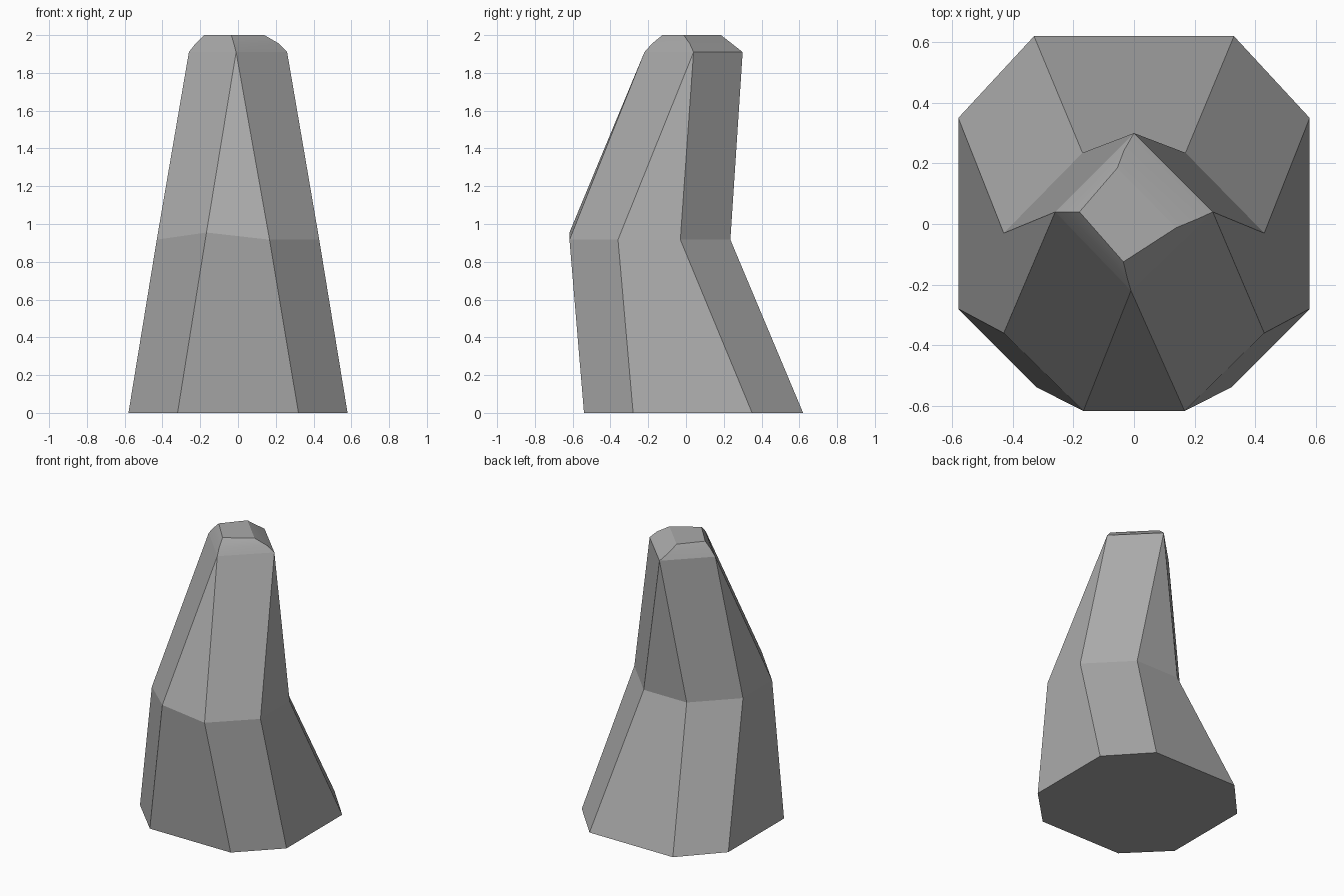
import bpy, bmesh, math

if "Cube" in bpy.data.objects:
    bpy.data.objects.remove(bpy.data.objects["Cube"])

# single stone-grey colour
grey = bpy.data.materials.new("stone grey")
grey.diffuse_color = (0.40, 0.40, 0.40, 1)
grey.use_nodes = True
grey.node_tree.nodes["Principled BSDF"].inputs["Base Color"].default_value = grey.diffuse_color

bm = bmesh.new()


def octagon(x1, x2, ys, z, front_left_z=None):
    """Mirrored 8-sided ring, counter-clockwise from front left."""
    right = [(x1[0], ys[0]), (x2, ys[1]), (x2, ys[2]), (x1[1], ys[3])]
    pts = right + [(-x, y) for x, y in reversed(right)]
    pts = pts[-1:] + pts[:-1]
    ring = [bm.verts.new((x, y, z)) for x, y in pts]
    if front_left_z:
        ring[0].co.z = front_left_z
    return ring


def diamond(pts, z):
    """4-sided ring: front, right, back, left."""
    return [bm.verts.new((x, y, z)) for x, y in pts]


def bridge(a, b, smooth=False):
    n = len(a)
    for i in range(n):
        j = (i + 1) % n
        f = bm.faces.new((a[i], a[j], b[j], b[i]))
        f.smooth = smooth


# lower trunk: octagonal base leaning forward to the waist
base = octagon((0.32, 0.33), 0.58, (-0.54, -0.28, 0.35, 0.62), 0.0)
waist = octagon((0.167, 0.17), 0.43, (-0.617, -0.36, -0.03, 0.235), 0.917, 0.955)
bm.faces.new(base[::-1])
bridge(base, waist)

# upper trunk: each cardinal side tapers to one corner of a diamond
neck = diamond([(-0.01, -0.22), (0.26, 0.04), (0, 0.30), (-0.26, 0.04)], 1.91)
for i in range(4):
    a, b, c = waist[2 * i], waist[2 * i + 1], waist[(2 * i + 2) % 8]
    bm.faces.new((a, b, neck[i]))
    bm.faces.new((b, c, neck[(i + 1) % 4], neck[i]))

# rounded cap
shoulder = diamond([(-0.022, -0.18), (0.217, 0.02), (-0.033, 0.243), (-0.225, 0.04)], 1.955)
crown = diamond([(-0.035, -0.125), (0.14, -0.012), (-0.055, 0.185), (-0.18, 0.04)], 2.0)
bridge(neck, shoulder, True)
bridge(shoulder, crown, True)
bm.faces.new(crown)

# keep the cap corners crisp
bmesh.ops.recalc_face_normals(bm, faces=bm.faces)
for e in bm.edges:
    if e.calc_face_angle(0) > math.radians(35):
        e.smooth = False

mesh = bpy.data.meshes.new("bent_rock_pillar")
bm.to_mesh(mesh)
bm.free()
mesh.materials.append(grey)
bpy.context.collection.objects.link(bpy.data.objects.new("bent_rock_pillar", mesh))
